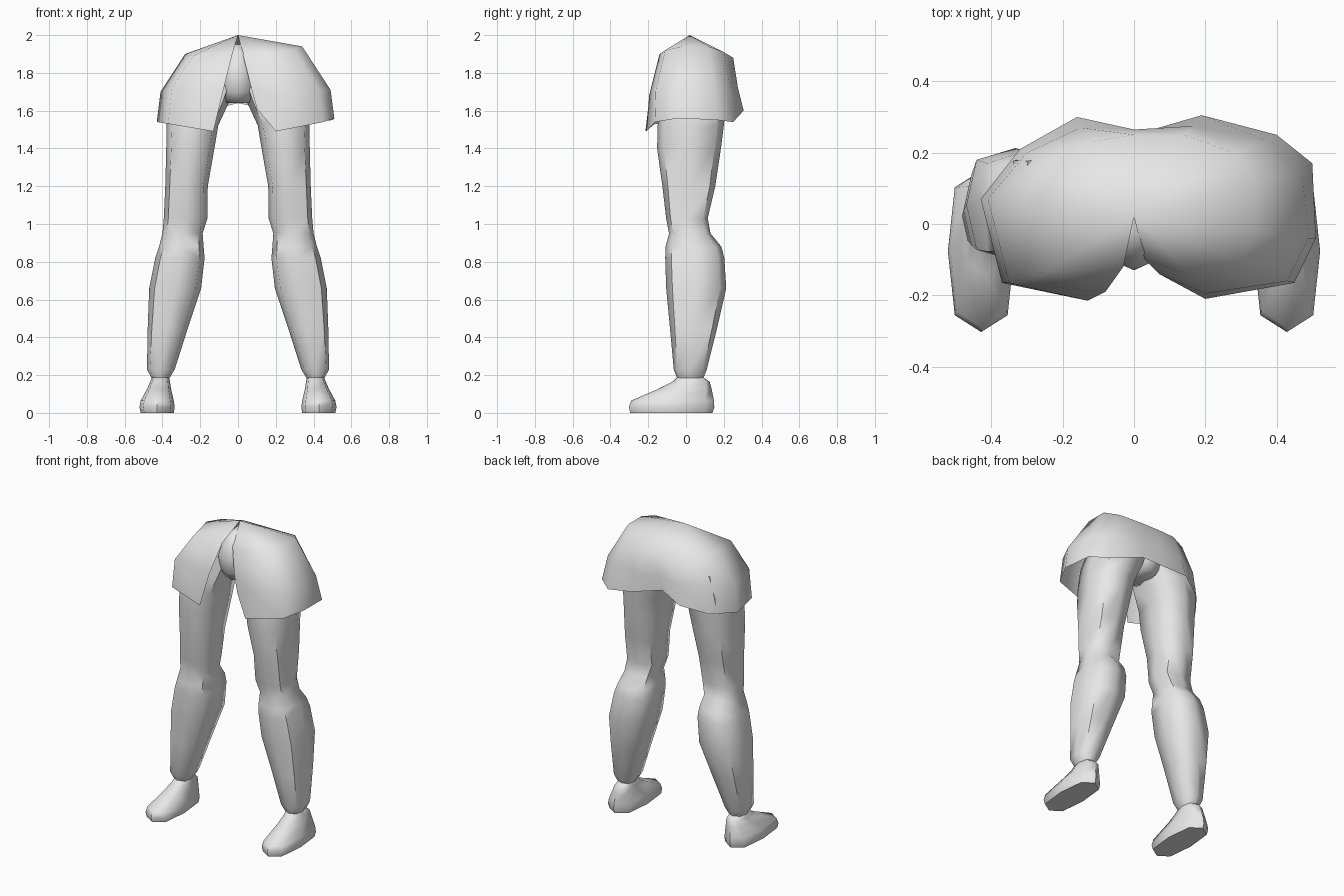
import bpy, bmesh, math
from mathutils import Vector

grey = bpy.data.materials.new("plain grey")
grey.diffuse_color = (0.8, 0.8, 0.8, 1)


def finish(bm, name, angle=60):
    bmesh.ops.recalc_face_normals(bm, faces=bm.faces[:])
    me = bpy.data.meshes.new(name)
    bm.to_mesh(me)
    bm.free()
    me.materials.append(grey)
    ob = bpy.data.objects.new(name, me)
    bpy.context.collection.objects.link(ob)
    bpy.ops.object.select_all(action='DESELECT')
    bpy.context.view_layer.objects.active = ob
    ob.select_set(True)
    bpy.ops.object.shade_smooth_by_angle(angle=math.radians(angle))
    return ob


def ring_points(z, x0, x1, y0, y1, side, n=8):
    # rounded ring with slightly squared diagonals
    pts = []
    for i in range(n):
        a = 2 * math.pi * i / n
        k = 1.12 if i % 2 else 1.0
        pts.append((side * ((x0 + x1) / 2 + (x1 - x0) / 2 * k * math.cos(a)),
                    (y0 + y1) / 2 + (y1 - y0) / 2 * k * math.sin(a), z))
    return pts


def loft(name, rings, side=1, angle=60):
    bm = bmesh.new()
    loops = [[bm.verts.new(p) for p in ring_points(*r, side)] for r in rings]
    for a, b in zip(loops, loops[1:]):
        for i in range(len(a)):
            j = (i + 1) % len(a)
            bm.faces.new((a[i], a[j], b[j], b[i]))
    bm.faces.new(loops[0])
    bm.faces.new(loops[-1])
    return finish(bm, name, angle)


# ring rows: z, inner x, outer x, front y, back y
FOOT = [(0.0, 0.34, 0.515, -0.295, 0.14), (0.03, 0.335, 0.522, -0.303, 0.15),
        (0.065, 0.34, 0.515, -0.29, 0.148), (0.13, 0.355, 0.48, -0.14, 0.135),
        (0.165, 0.36, 0.465, -0.07, 0.125), (0.19, 0.365, 0.455, -0.045, 0.09)]
LEG = [(0.18, 0.365, 0.455, -0.045, 0.09), (0.23, 0.335, 0.482, -0.065, 0.11),
       (0.45, 0.265, 0.478, -0.085, 0.165), (0.66, 0.195, 0.47, -0.105, 0.213),
       (0.82, 0.177, 0.438, -0.11, 0.203), (0.88, 0.182, 0.418, -0.108, 0.187),
       (0.95, 0.187, 0.40, -0.09, 0.13), (1.03, 0.162, 0.393, -0.105, 0.115),
       (1.2, 0.16, 0.385, -0.125, 0.155), (1.4, 0.125, 0.38, -0.153, 0.185),
       (1.52, 0.105, 0.378, -0.15, 0.2), (1.64, 0.05, 0.37, -0.14, 0.215),
       (1.78, 0.0, 0.33, -0.11, 0.21)]
for side, label in ((-1, "left"), (1, "right")):
    loft(label + "_foot", FOOT, side)
    loft(label + "_leg", LEG, side)

# narrow pelvis between the thighs
loft("pelvis", [(1.64, -0.07, 0.07, -0.07, 0.16), (1.7, -0.1, 0.1, -0.115, 0.2),
                (1.8, -0.1, 0.1, -0.13, 0.22), (1.9, -0.07, 0.07, -0.1, 0.2),
                (1.95, -0.03, 0.03, -0.04, 0.1)])

# flared skirt, open at the front, running from left slit round the back to right slit
HEM = [(-.13, -.215, 1.49), (-.37, -.165, 1.53), (-.43, .07, 1.54), (-.32, .21, 1.55),
       (-.16, .30, 1.6), (0, .25, 1.64), (.19, .305, 1.6), (.40, .25, 1.54),
       (.50, .17, 1.55), (.51, -.04, 1.56), (.45, -.165, 1.54), (.2, -.21, 1.49),
       (.1, -.15, 1.61)]
HIP = [(-.08, -.19, 1.7), (-.35, -.165, 1.72), (-.41, .07, 1.7), (-.30, .20, 1.72),
       (-.15, .27, 1.72), (0, .265, 1.74), (.17, .275, 1.72), (.37, .235, 1.72),
       (.47, .15, 1.71), (.49, -.04, 1.71), (.43, -.16, 1.71), (.2, -.195, 1.68),
       (.07, -.14, 1.72)]
WAIST = [(-.03, -.12, 1.9), (-.24, -.13, 1.89), (-.28, .07, 1.9), (-.24, .17, 1.89),
         (-.12, .23, 1.89), (0, .25, 1.88), (.14, .25, 1.88), (.28, .20, 1.91),
         (.34, .12, 1.94), (.34, -.02, 1.94), (.30, -.11, 1.92), (.15, -.14, 1.9),
         (.03, -.10, 1.88)]
bm = bmesh.new()
rows = [[bm.verts.new(Vector(p)) for p in row] for row in (HEM, HIP, WAIST)]
for a, b in zip(rows, rows[1:]):
    for i in range(len(a) - 1):
        bm.faces.new((a[i], a[i + 1], b[i + 1], b[i]))
apex = bm.verts.new((0, 0.02, 2.0))
top = rows[-1]
for i in range(len(top) - 1):
    bm.faces.new((top[i], top[i + 1], apex))
finish(bm, "skirt", 75)
